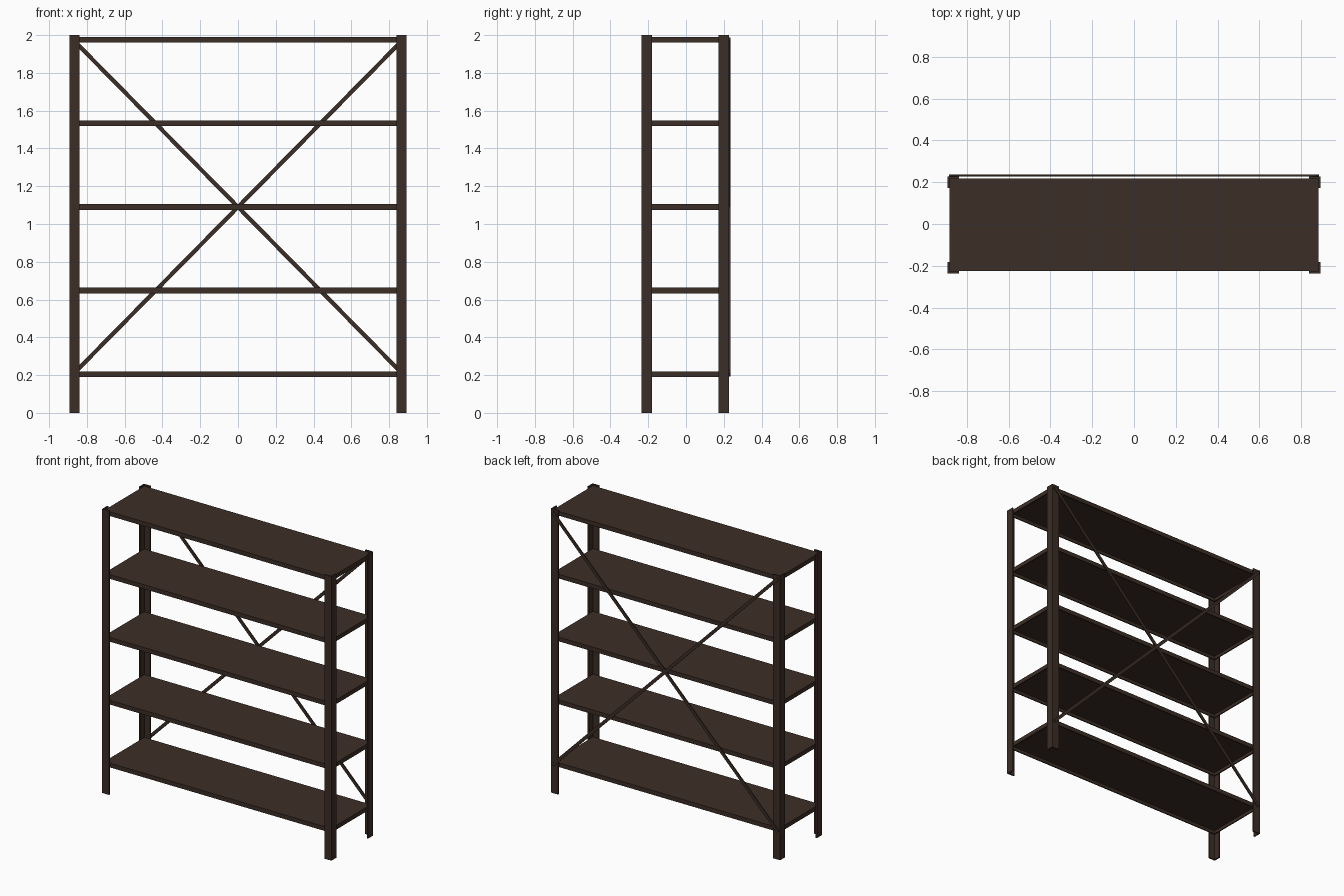
import bpy, bmesh, math
from mathutils import Matrix

if "Cube" in bpy.data.objects:
    bpy.data.objects.remove(bpy.data.objects["Cube"])

brown = bpy.data.materials.new("dark brown metal")
brown.diffuse_color = (0.045, 0.027, 0.019, 1)
brown.use_nodes = True
brown.node_tree.nodes["Principled BSDF"].inputs["Base Color"].default_value = brown.diffuse_color

CY = -0.004               # frame centre in y (braces stick out at the back)
HX, HY = 0.893, 0.232     # outer half size of the posts
T = 0.010                 # post sheet thickness
W = 0.055                 # post leg width


def finish(name, bm):
    bmesh.ops.recalc_face_normals(bm, faces=bm.faces)
    me = bpy.data.meshes.new(name)
    bm.to_mesh(me)
    bm.free()
    me.materials.append(brown)
    ob = bpy.data.objects.new(name, me)
    bpy.context.collection.objects.link(ob)
    return ob


def box(size, matrix):
    bm = bmesh.new()
    bmesh.ops.create_cube(bm, size=1, matrix=matrix @ Matrix.Diagonal((*size, 1)))
    return bm


# L-section corner posts, open towards the inside
for sx, side in ((-1, "left"), (1, "right")):
    for sy, end in ((-1, "front"), (1, "back")):
        profile = [(0, 0), (W, 0), (W, T), (T, T), (T, W), (0, W)]
        bm = bmesh.new()
        face = bm.faces.new([bm.verts.new((sx * (HX - a), CY + sy * (HY - b), 0))
                             for a, b in profile])
        ext = bmesh.ops.extrude_face_region(bm, geom=[face])
        top = [v for v in ext["geom"] if isinstance(v, bmesh.types.BMVert)]
        bmesh.ops.translate(bm, verts=top, vec=(0, 0, 2))
        finish(f"{end}_{side}_post", bm)

# Shelves: sheet-metal pans with folded rims, open underneath
for i in range(5):
    z = 0.205 + 0.4425 * i
    bm = box((2 * (HX - T), 2 * (HY - T), 0.03), Matrix.Translation((0, CY, z)))
    bm.normal_update()
    bottom = [f for f in bm.faces if f.normal.z < -0.5]
    bmesh.ops.delete(bm, geom=bottom, context='FACES_ONLY')
    shelf = finish(f"shelf_{i + 1}", bm)
    mod = shelf.modifiers.new("sheet", 'SOLIDIFY')
    mod.thickness = 0.008
    mod.offset = -1
    mod.use_even_offset = True

# Crossed flat braces on the back
for s, name in ((1, "rising_brace"), (-1, "falling_brace")):
    m = Matrix.Translation((0, 0.232, 1.09)) @ Matrix.Rotation(s * math.radians(45.4), 4, 'Y')
    finish(name, box((2.5, 0.008, 0.022), m))
